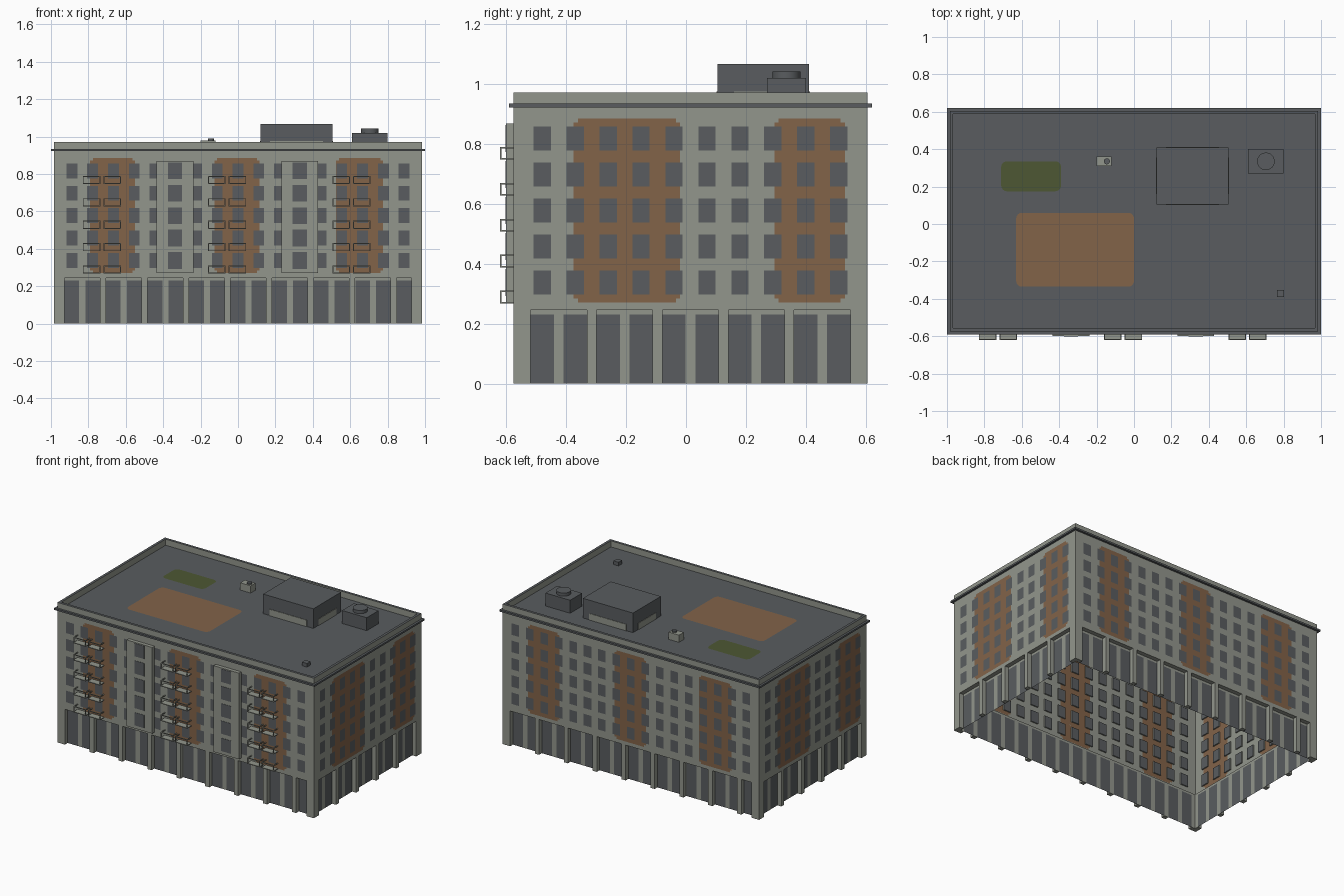
import bpy, bmesh
from math import pi
from mathutils import Matrix, Vector

cube = bpy.data.objects.get("Cube")
if cube:
    bpy.data.objects.remove(cube, do_unlink=True)


def material(name, rgb):
    m = bpy.data.materials.new(name)
    m.use_nodes = True
    m.diffuse_color = (*rgb, 1)
    m.node_tree.nodes["Principled BSDF"].inputs["Base Color"].default_value = (*rgb, 1)
    return m


MATS = [material("pale_render", (0.29, 0.305, 0.265)),
        material("slate_grey", (0.1, 0.108, 0.115)),
        material("brick_brown", (0.225, 0.125, 0.066)),
        material("moss_green", (0.074, 0.095, 0.033))]
PALE, SLATE, BROWN, GREEN = range(4)
HX, HY, CY = 0.985, 0.59, 0.015      # body half sizes and centre
BASE, ROOF, RECESS = 0.245, 0.93, 0.03
FLOORS = [0.337 + 0.12 * i for i in range(5)]


def finish(name, bm, matrix=Matrix()):
    bm.transform(matrix)
    mesh = bpy.data.meshes.new(name)
    bm.to_mesh(mesh)
    bm.free()
    for m in MATS:
        mesh.materials.append(m)
    obj = bpy.data.objects.new(name, mesh)
    bpy.context.collection.objects.link(obj)
    return obj


def box(bm, x, y, z, mat=PALE):
    """Box from (low, high) pairs."""
    size = Vector([b - a for a, b in (x, y, z)])
    mid = Vector([(a + b) / 2 for a, b in (x, y, z)])
    geo = bmesh.ops.create_cube(bm, size=1, matrix=Matrix.Translation(mid) @ Matrix.Diagonal((*size, 1)))
    faces = {f for v in geo["verts"] for f in v.link_faces}
    for f in faces:
        f.material_index = mat
    return faces


def box_object(name, x, y, z, mat=PALE):
    bm = bmesh.new()
    box(bm, x, y, z, mat)
    return finish(name, bm)


def cylinder(name, x, y, radius, z0, z1, mat):
    bm = bmesh.new()
    bmesh.ops.create_cone(bm, cap_ends=True, segments=24, radius1=radius, radius2=radius, depth=z1 - z0,
                          matrix=Matrix.Translation((x, y, (z0 + z1) / 2)))
    for f in bm.faces:
        f.material_index = mat
    finish(name, bm)
    bpy.context.view_layer.objects.active = bpy.data.objects[name]
    bpy.data.objects[name].select_set(True)
    bpy.ops.object.shade_smooth_by_angle()
    bpy.data.objects[name].select_set(False)


def grid(bm, us, zs, y, rule):
    """Upright sheet cut along us and zs; rule(u, z) gives each cell's colour."""
    us, zs = sorted({round(u, 4) for u in us}), sorted({round(z, 4) for z in zs})
    verts = [[bm.verts.new((u, y, z)) for u in us] for z in zs]
    for j in range(len(zs) - 1):
        for i in range(len(us) - 1):
            f = bm.faces.new((verts[j][i], verts[j][i + 1], verts[j + 1][i + 1], verts[j + 1][i]))
            f.material_index = rule((us[i] + us[i + 1]) / 2, (zs[j] + zs[j + 1]) / 2)


def side(name, half, depth, angle, columns, bands):
    place = Matrix.Translation((0, CY, 0)) @ Matrix.Rotation(angle, 4, "Z") @ Matrix.Translation((0, -depth, 0))
    w, h, corner = 0.029, 0.04, 0.014
    low, high = 0.27, 0.885

    # Upper wall with recessed windows and rounded brown bands
    def wall_rule(u, z):
        if any(abs(u - c) < w for c in columns) and any(abs(z - f) < h for f in FLOORS):
            return SLATE
        for a, b in bands:
            if a < u < b and low < z < high:
                if min(u - a, b - u) < corner and min(z - low, high - z) < corner:
                    return PALE
                return BROWN
        return PALE

    us = [-half, half] + [c + s for c in columns for s in (-w, w)]
    us += [e for a, b in bands for e in (a, a + corner, b - corner, b)]
    zs = [BASE, ROOF, low, low + corner, high - corner, high] + [f + s for f in FLOORS for s in (-h, h)]
    bm = bmesh.new()
    grid(bm, us, zs, 0, wall_rule)
    panes = [f for f in bm.faces if f.material_index == SLATE]
    out = bmesh.ops.extrude_face_region(bm, geom=panes)["geom"]
    bmesh.ops.translate(bm, vec=(0, 0.008, 0), verts=[e for e in out if isinstance(e, bmesh.types.BMVert)])
    bm.normal_update()
    for f in bm.faces:
        if abs(f.normal.y) < 0.5:
            f.material_index = PALE
    # Soffit over the recessed ground floor
    bm.faces.new([bm.verts.new((u, y, BASE)) for u, y in
                  ((-half, 0), (-half, RECESS), (half, RECESS), (half, 0))])
    finish(name + "_wall", bm, place)

    # Ground floor glazing with flat mullions
    g = 0.039
    bm = bmesh.new()
    grid(bm, [RECESS - half, half - RECESS] + [c + s for c in columns for s in (-g, g)], [0, 0.23, BASE], RECESS,
         lambda u, z: SLATE if z < 0.23 and any(abs(u - c) < g for c in columns) else PALE)
    finish(name + "_shopfront", bm, place)

    # Pillars at every second bay
    step = columns[1] - columns[0]
    spots = [c - step / 2 for c in columns[::2]] + [columns[-1] + step / 2]
    bm = bmesh.new()
    for u in spots:
        box(bm, (u - 0.016, u + 0.016), (0, RECESS), (0, BASE))
    finish(name + "_pillars", bm, place)


long_cols = [-0.888 + 0.111 * i for i in range(17)]
short_cols = [-0.495 + 0.11 * i for i in range(10)]
long_bands = [(-0.79, -0.55), (-0.125, 0.115), (0.525, 0.775)]
short_bands = [(-0.39, -0.035), (0.28, 0.515)]
side("front", HX, HY, 0, long_cols, long_bands)
side("left", HY, HX, pi / 2, short_cols, short_bands)
side("back", HX, HY, pi, long_cols, long_bands)
side("right", HY, HX, -pi / 2, short_cols, short_bands)

# Corner piers
bm = bmesh.new()
for sx in (-1, 1):
    for sy in (-1, 1):
        box(bm, sorted((sx * HX, sx * (HX - RECESS))),
            sorted((CY + sy * HY, CY + sy * (HY - RECESS))), (0, BASE))
finish("corner_piers", bm)


def ring(name, grow, thick, z, mat, top):
    x, y = HX + grow, HY + grow
    bm = bmesh.new()
    for s in (-1, 1):
        box(bm, (-x, x), sorted((CY + s * y, CY + s * (y - thick))), z, mat)
        box(bm, sorted((s * x, s * (x - thick))), (CY - y + thick, CY + y - thick), z, mat)
    bm.normal_update()
    for f in bm.faces:
        if f.normal.z > 0.9:
            f.material_index = top
    finish(name, bm)


ring("parapet", 0, 0.018, (ROOF, 0.972), PALE, SLATE)
ring("cornice", 0.015, 0.02, (0.922, 0.934), SLATE, SLATE)


def plate(name, x, y, z, mat, radius=0):
    bm = bmesh.new()
    bm.faces.new([bm.verts.new((px, py, z)) for px, py in
                  ((x[0], y[0]), (x[1], y[0]), (x[1], y[1]), (x[0], y[1]))])
    if radius:
        bmesh.ops.bevel(bm, geom=bm.verts[:], offset=radius, segments=4, profile=0.5, affect="VERTICES")
    for f in bm.faces:
        f.material_index = mat
    finish(name, bm)


# Roof deck and painted areas
plate("roof_deck", (-HX, HX), (CY - HY, CY + HY), ROOF, SLATE)
plate("roof_terrace", (-0.63, 0), (-0.335, 0.06), ROOF + 0.003, BROWN, 0.03)
plate("roof_garden", (-0.71, -0.39), (0.175, 0.335), ROOF + 0.003, GREEN, 0.03)

# Rooftop plant
box_object("penthouse", (0.12, 0.505), (0.105, 0.41), (ROOF, 1.066), SLATE)
bm = bmesh.new()
box(bm, (0.17, 0.455), (0.102, 0.413), (ROOF, 0.975))
box(bm, (0.117, 0.508), (0.16, 0.355), (ROOF, 0.975))
finish("penthouse_lower_panels", bm)
box_object("fan_housing", (0.61, 0.8), (0.27, 0.4), (ROOF, 1.02), SLATE)
cylinder("fan_drum", 0.705, 0.335, 0.047, 1.02, 1.042, SLATE)
box_object("vent_box", (-0.2, -0.12), (0.31, 0.362), (ROOF, 0.98))
cylinder("vent_cap", -0.145, 0.335, 0.016, 0.98, 0.99, SLATE)
box_object("roof_hatch", (0.765, 0.803), (-0.39, -0.352), (ROOF, 0.955), SLATE)

# Shallow bays on the front, each with a column of windows
FRONT = CY - HY
for i, x in enumerate((-0.337, 0.33)):
    bm = bmesh.new()
    box(bm, (x - 0.098, x + 0.098), (FRONT - 0.025, FRONT), (0.27, 0.868))
    for z in FLOORS:
        box(bm, (x - 0.038, x + 0.038), (FRONT - 0.027, FRONT - 0.02), (z - 0.045, z + 0.045), SLATE)
    finish(f"front_bay_{i + 1}", bm)

# Balconies: slab, posts and top rails
T = 0.005
for i, start in enumerate((-0.83, -0.16, 0.505)):
    bm = bmesh.new()
    for a in (start, start + 0.11):
        b = a + 0.094
        for f in FLOORS:
            z0, z1, y = f - 0.07, f - 0.027, FRONT - 0.045
            box(bm, (a, b), (y, FRONT), (z0, z0 + T))
            box(bm, (a, b), (y, y + T), (z1 - T, z1))
            for x in (a, b - T):
                box(bm, (x, x + T), (y + T, FRONT), (z1 - T, z1))
                box(bm, (x, x + T), (y, y + T), (z0 + T, z1 - T))
    finish(f"balcony_stack_{i + 1}", bm)
